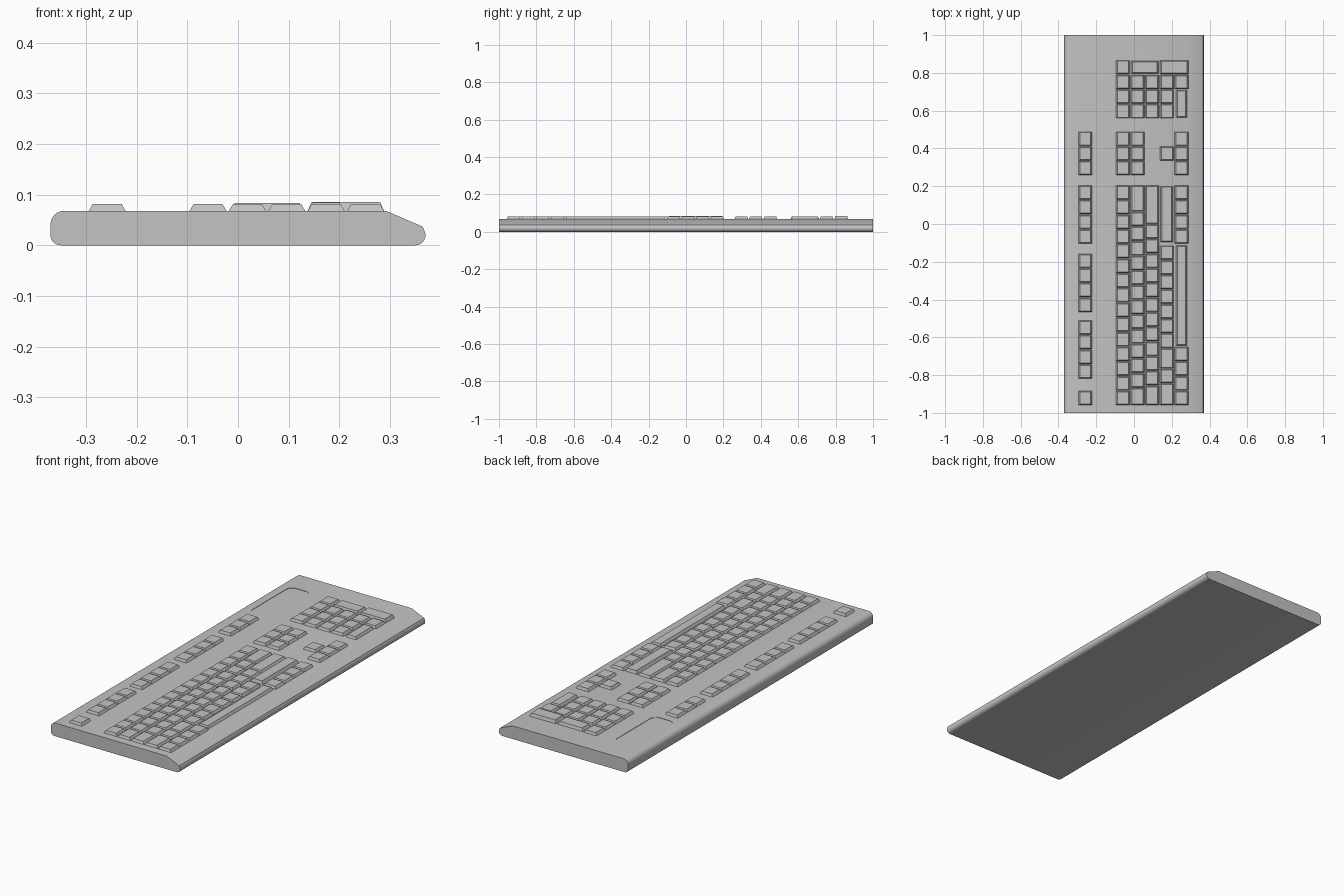
import bpy, bmesh, math

cube = bpy.data.objects.get("Cube")
if cube:
    bpy.data.objects.remove(cube, do_unlink=True)

grey = bpy.data.materials.new("warm_grey_plastic")
grey.use_nodes = True
COLOR = (0.55, 0.55, 0.55, 1)
grey.diffuse_color = COLOR
grey.node_tree.nodes["Principled BSDF"].inputs["Base Color"].default_value = COLOR

DECK = 0.068                     # height of the flat deck
U = 0.0777                       # key pitch
ROWS = [-0.098 + U * i for i in range(6)]   # row borders across the board


def finish(name, bm):
    bmesh.ops.recalc_face_normals(bm, faces=bm.faces[:])
    mesh = bpy.data.meshes.new(name)
    bm.to_mesh(mesh)
    bm.free()
    mesh.materials.append(grey)
    obj = bpy.data.objects.new(name, mesh)
    bpy.context.collection.objects.link(obj)
    return obj


def arc(cx, cy, r, start, end, steps=6):
    return [(cx + r * math.cos(math.radians(start + (end - start) * i / steps)),
             cy + r * math.sin(math.radians(start + (end - start) * i / steps)))
            for i in range(steps + 1)]


def prism(name, points, depth):
    """Extrude a closed outline of 3D points along the depth vector."""
    bm = bmesh.new()
    face = bm.faces.new([bm.verts.new(p) for p in points])
    new = bmesh.ops.extrude_face_region(bm, geom=[face])["geom"]
    bmesh.ops.translate(bm, vec=depth, verts=[v for v in new if isinstance(v, bmesh.types.BMVert)])
    return finish(name, bm)


# Case: rounded back edge, sloping front lip
profile = (arc(-0.35, 0.02, 0.02, 270, 180) + arc(-0.343, 0.041, 0.027, 180, 90)
           + [(0.292, DECK), (0.364, 0.037)] + arc(0.35, 0.02, 0.02, 30, -90))
case = prism("keyboard_case", [(x, -1, z) for x, z in profile], (0, 2, 0))

# Shallow rounded recess for the indicator panel
X0, X1, Y0, Y1, R = -0.31, -0.19, 0.53, 0.87, 0.035
outline = (arc(X1 - R, Y1 - R, R, 0, 90) + arc(X0 + R, Y1 - R, R, 90, 180)
           + arc(X0 + R, Y0 + R, R, 180, 270) + arc(X1 - R, Y0 + R, R, 270, 360))
cutter = prism("panel_cutter", [(x, y, DECK - 0.002) for x, y in outline], (0, 0, 0.05))
cutter.hide_render = True
cut = case.modifiers.new("panel_recess", "BOOLEAN")
cut.operation, cut.object, cut.solver = "DIFFERENCE", cutter, "EXACT"
bpy.ops.object.select_all(action="DESELECT")
bpy.context.view_layer.objects.active = case
case.select_set(True)
bpy.ops.object.modifier_apply(modifier=cut.name)
bpy.data.objects.remove(cutter, do_unlink=True)
bpy.ops.object.shade_smooth_by_angle(angle=math.radians(30))


def add_key(bm, x0, x1, y0, y1, top=0.081, gap=0.002):
    """Tapered key cap standing on the deck."""
    rings = []
    for z, dx, dy in ((DECK - 0.001, gap, gap), (top, gap + 0.008, gap + 0.005)):
        rings.append([bm.verts.new((x, y, z)) for x, y in
                      ((x0 + dx, y0 + dy), (x1 - dx, y0 + dy),
                       (x1 - dx, y1 - dy), (x0 + dx, y1 - dy))])
    low, high = rings
    bm.faces.new(low[::-1])
    bm.faces.new(high)
    for i in range(4):
        j = (i + 1) % 4
        bm.faces.new((low[i], low[j], high[j], high[i]))


def key_run(bm, x0, y, widths):
    """Line of keys along the board, widths in key units."""
    for w in widths:
        add_key(bm, x0, x0 + U, y, y + w * U)
        y += w * U


def big_key(name, x0, x1, y0, y1, top=0.084, gap=0.005):
    bm = bmesh.new()
    add_key(bm, x0, x1, y0, y1, top, gap)
    finish(name, bm)


# Function keys along the back
bm = bmesh.new()
for start, count in ((-0.96, 1), (-0.82, 4), (-0.467, 4), (-0.105, 4), (0.257, 3)):
    key_run(bm, -0.297, start, [1] * count)
finish("function_keys", bm)

# Main typing block
bm = bmesh.new()
main_rows = [
    [1] * 15,
    [1.2] + [1] * 12 + [1.8],
    [1.35] + [1] * 11 + [2.65],
    [1.5, 1, 1.4] + [1] * 7,
    [1] * 4,
]
for x, widths in zip(ROWS, main_rows):
    key_run(bm, x, -0.96, widths)
key_run(bm, ROWS[4], -0.105, [1] * 4)
finish("typing_keys", bm)
big_key("long_shift_key", ROWS[3], ROWS[4], -0.1, 0.205)
big_key("space_bar", ROWS[4] + 0.004, ROWS[5] - 0.004, -0.648, -0.108, 0.081)

# Navigation and arrow keys
bm = bmesh.new()
for row in (0, 1, 4):
    key_run(bm, ROWS[row], 0.257, [1] * 3)
key_run(bm, ROWS[3], 0.257 + U, [1])
finish("navigation_keys", bm)

# Number pad
bm = bmesh.new()
PAD = 0.558
key_run(bm, ROWS[0], PAD, [1] * 4)
for row in (1, 2, 3):
    key_run(bm, ROWS[row], PAD, [1] * 3)
key_run(bm, ROWS[4], PAD + 2 * U, [1])
finish("number_pad_keys", bm)
big_key("pad_plus_key", ROWS[1], ROWS[3], PAD + 3 * U, PAD + 4 * U, 0.083)
big_key("pad_enter_key", ROWS[3], ROWS[5], PAD + 3 * U, PAD + 4 * U, 0.085, 0.002)
big_key("pad_zero_key", ROWS[4] + 0.004, ROWS[5] - 0.004, PAD, PAD + 2 * U, 0.081)
